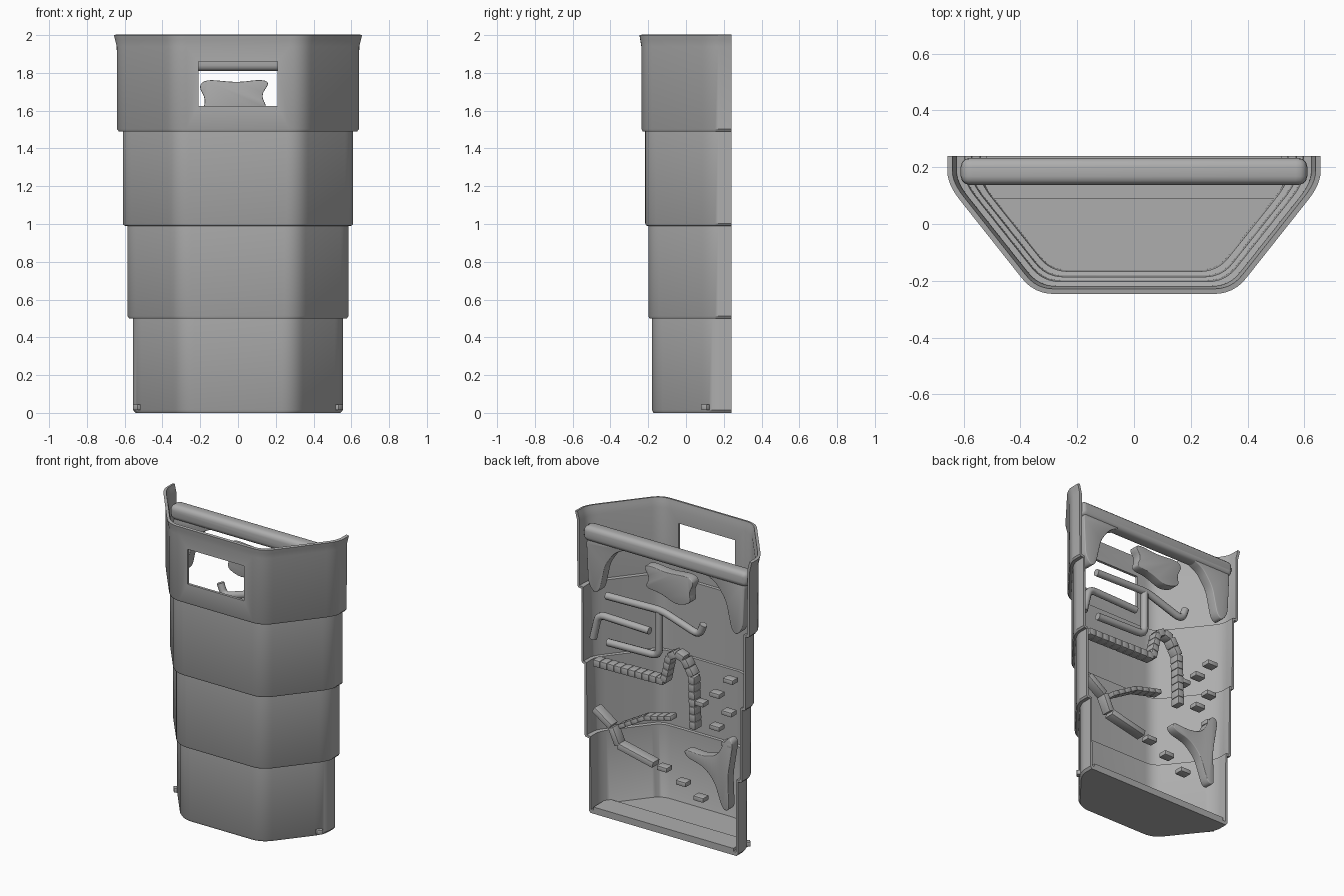
import bpy, bmesh, math
from mathutils import Vector

cube = bpy.data.objects.get("Cube")
if cube:
    bpy.data.objects.remove(cube, do_unlink=True)

grey = bpy.data.materials.new("plain grey")
grey.use_nodes = True
grey.diffuse_color = (0.42, 0.42, 0.42, 1)
grey.node_tree.nodes["Principled BSDF"].inputs["Base Color"].default_value = (0.42, 0.42, 0.42, 1)

MID = 0.185  # depth of the plane holding the relief parts


def activate(ob):
    bpy.ops.object.select_all(action="DESELECT")
    ob.select_set(True)
    bpy.context.view_layer.objects.active = ob


def finish(ob, angle=35):
    """Apply modifiers, shade and colour."""
    activate(ob)
    for m in list(ob.modifiers):
        bpy.ops.object.modifier_apply(modifier=m.name)
    bpy.ops.object.shade_smooth_by_angle(angle=math.radians(angle))
    ob.data.materials.clear()
    ob.data.materials.append(grey)
    return ob


def from_bmesh(name, bm):
    me = bpy.data.meshes.new(name)
    bm.to_mesh(me)
    bm.free()
    ob = bpy.data.objects.new(name, me)
    bpy.context.collection.objects.link(ob)
    return ob


def rounded(pts, radius, closed, steps=4):
    """Replace the corners of a 2D outline with short curves."""
    pts = [Vector(p) for p in pts]
    n, out = len(pts), []
    for i, p in enumerate(pts):
        if not closed and i in (0, n - 1):
            out.append(p)
            continue
        a, b = pts[i - 1] - p, pts[(i + 1) % n] - p
        a = p + a.normalized() * min(radius, a.length * 0.45)
        b = p + b.normalized() * min(radius, b.length * 0.45)
        for k in range(steps + 1):
            t = k / steps
            out.append(a * (1 - t) ** 2 + p * 2 * t * (1 - t) + b * t * t)
    return out


def add_bevel(ob, width, segments=2):
    m = ob.modifiers.new("bevel", "BEVEL")
    m.width, m.segments = width, segments


def prism(name, pts, y0, y1, bevel=0):
    """Outline in x and z, extruded along y."""
    bm = bmesh.new()
    f = bm.faces.new([bm.verts.new((p[0], y0, p[1])) for p in pts])
    ext = bmesh.ops.extrude_face_region(bm, geom=[f])["geom"]
    bmesh.ops.translate(bm, vec=(0, y1 - y0, 0), verts=[v for v in ext if isinstance(v, bmesh.types.BMVert)])
    bmesh.ops.recalc_face_normals(bm, faces=bm.faces)
    ob = from_bmesh(name, bm)
    if bevel:
        add_bevel(ob, bevel, 3)
    return finish(ob, 50)


def box(name, centre, size, rot=(0, 0, 0), bevel=0.0):
    bpy.ops.mesh.primitive_cube_add(size=1, location=centre, rotation=rot)
    ob = bpy.context.object
    ob.name, ob.scale = name, size
    bpy.ops.object.transform_apply(location=False, rotation=False, scale=True)
    if bevel:
        add_bevel(ob, bevel)
    return finish(ob)


def rod(name, path, radius=0.024):
    """Round pipe along a path in x and z."""
    cu = bpy.data.curves.new(name, "CURVE")
    cu.dimensions, cu.bevel_depth = "3D", radius
    cu.bevel_resolution, cu.use_fill_caps = 3, True
    pts = rounded(path, 0.05, False)
    sp = cu.splines.new("POLY")
    sp.points.add(len(pts) - 1)
    for q, p in zip(sp.points, pts):
        q.co = (p.x, MID, p.y, 1)
    ob = bpy.data.objects.new(name, cu)
    bpy.context.collection.objects.link(ob)
    activate(ob)
    bpy.ops.object.convert(target="MESH")
    return finish(bpy.context.object, 50)


def track(name, path, pitch, width):
    """Row of flat blocks following a path in x and z."""
    pts = [Vector(p) for p in path]
    for a, b in zip(pts, pts[1:]):
        d = b - a
        n = max(1, round(d.length / pitch))
        for k in range(n):
            c = a + d * ((k + 0.5) / n)
            box(name, (c.x, MID, c.y), (d.length / n * 0.97, 0.07, width),
                (0, -math.atan2(d.y, d.x), 0), 0.004)


# Tiered shell: half of a tapering six-sided bin, open at the back
def outline(d):
    half = [(0.555 + d, 0.24), (0.555 + d, 0.14), (0.30 + d / 2, -0.18 - 0.65 * d)]
    return rounded([(-x, y) for x, y in half] + half[::-1], 0.07, False, 6)


tiers = [(0, 0), (0.5, 0.03), (0.99, 0.055), (1.49, 0.085)]
rings = [(0, -0.012), (0.015, 0)]
for (z, d), (_, prev) in zip(tiers[1:], tiers):
    rings += [(z, prev), (z + 0.001, d - 0.008), (z + 0.012, d)]
rings += [(1.94, 0.087), (1.975, 0.096), (2.0, 0.102)]

bm = bmesh.new()
loops = [[bm.verts.new((p.x, p.y, z)) for p in outline(d)] for z, d in rings]
for lo, hi in zip(loops, loops[1:]):
    for i in range(len(lo) - 1):
        bm.faces.new((lo[i], lo[i + 1], hi[i + 1], hi[i]))
shell = from_bmesh("tiered_shell", bm)
solid = shell.modifiers.new("wall", "SOLIDIFY")
solid.thickness, solid.offset = 0.018, -1

# Handle opening in the top tier
cutter = box("handle_cutter", (0, -0.22, 1.742), (0.42, 0.2, 0.235))
cutter.hide_render = True
cut = shell.modifiers.new("handle", "BOOLEAN")
cut.object, cut.operation, cut.solver = cutter, "DIFFERENCE", "EXACT"
finish(shell)
bpy.data.objects.remove(cutter, do_unlink=True)

# Floor and the low ledge along its open side
bm = bmesh.new()
f = bm.faces.new([bm.verts.new((p.x, p.y, 0)) for p in outline(-0.012)])
ext = bmesh.ops.extrude_face_region(bm, geom=[f])["geom"]
bmesh.ops.translate(bm, vec=(0, 0, 0.025), verts=[v for v in ext if isinstance(v, bmesh.types.BMVert)])
bmesh.ops.recalc_face_normals(bm, faces=bm.faces)
finish(from_bmesh("floor", bm))
box("floor_ledge", (0, 0.165, 0.03), (1.04, 0.15, 0.03))

# Side clips near the floor
for s in (-1, 1):
    box("side_clip", (s * 0.525, 0.11, 0.03), (0.05, 0.04, 0.03), (0, 0, -s * math.radians(39)), 0.004)

# Top crossbar with a tapered bracket at each end
bar = [(-0.61, 1.81), (0.61, 1.81), (0.61, 1.91), (-0.61, 1.91)]
prism("crossbar", rounded(bar, 0.04, True), 0.138, 0.232, 0.03)
bracket = [(0.28, 1.83), (0.38, 1.78), (0.45, 1.68), (0.49, 1.5), (0.53, 1.47), (0.575, 1.53), (0.59, 1.83)]
for s in (-1, 1):
    prism("bar_bracket", rounded([(s * x, z) for x, z in bracket], 0.04, True), 0.15, 0.22, 0.015)

# Irregular lobed plates
lobe = [(0.17, 1.75), (0.12, 1.68), (0.16, 1.61), (0.04, 1.6), (-0.08, 1.55), (-0.19, 1.59),
        (-0.17, 1.66), (-0.21, 1.73), (-0.17, 1.765), (0, 1.75), (0.12, 1.765)]
prism("centre_lobe", rounded(lobe, 0.05, True), 0.15, 0.215, 0.015)
fork = [(-0.13, 0.6), (-0.15, 0.55), (-0.28, 0.52), (-0.36, 0.44), (-0.42, 0.27), (-0.47, 0.27),
        (-0.46, 0.5), (-0.5, 0.74), (-0.45, 0.76), (-0.38, 0.62), (-0.28, 0.59)]
prism("forked_lobe", rounded(fork, 0.05, True), 0.15, 0.215, 0.015)

# Pipes
rod("upper_pipe", [(0.46, 1.46), (0.05, 1.47), (-0.23, 1.38), (-0.26, 1.46)])
rod("middle_pipe", [(0.14, 1.31), (0.52, 1.32), (0.56, 1.15)])
rod("lower_pipe", [(0.07, 1.46), (0.07, 1.16), (0.45, 1.15)])

# Segmented tracks
track("long_track", [(0.54, 1.0), (0.02, 1.01), (-0.02, 1.19), (-0.07, 1.22), (-0.13, 1.2),
                     (-0.19, 1.1), (-0.2, 0.75)], 0.05, 0.045)
track("arched_track", [(0.35, 0.62), (0.16, 0.73), (-0.04, 0.78)], 0.05, 0.03)
track("side_track", [(0.54, 0.69), (0.41, 0.6), (0.36, 0.49), (0.09, 0.43)], 0.3, 0.04)

# Small studs
for x, z in [(0.03, 0.42), (-0.11, 0.36), (-0.24, 0.29), (-0.24, 0.93), (-0.36, 1.02),
             (-0.46, 1.14), (-0.45, 0.92), (-0.36, 0.8), (-0.45, 0.71)]:
    box("stud", (x, MID, z), (0.075, 0.06, 0.03), (0, 0, 0), 0.004)
